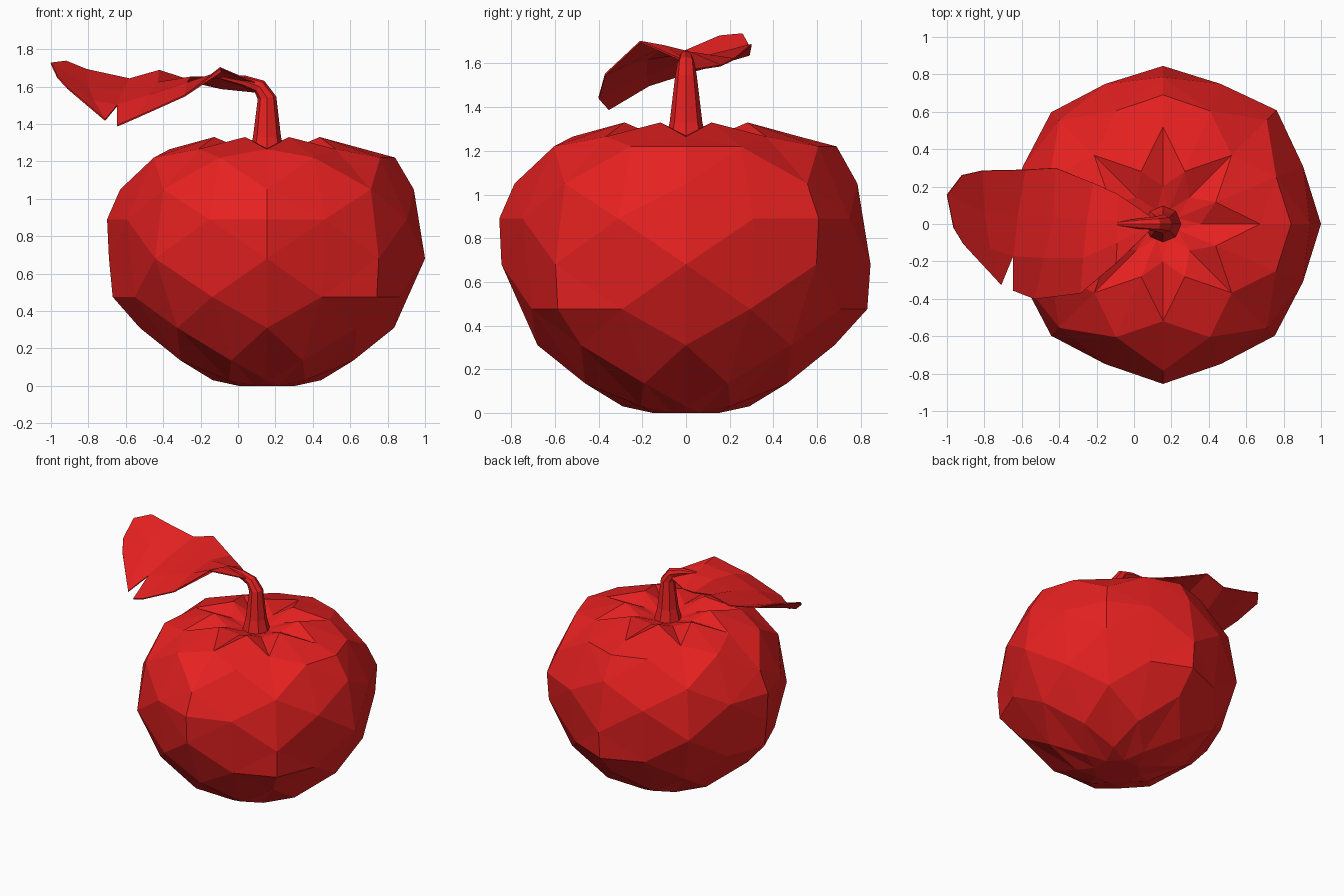
import bpy, bmesh, math
from mathutils import Vector

if "Cube" in bpy.data.objects:
    bpy.data.objects.remove(bpy.data.objects["Cube"])

CX = 0.155
red = bpy.data.materials.new("red")
red.diffuse_color = (0.8, 0.015, 0.015, 1)
red.use_nodes = True
red.node_tree.nodes["Principled BSDF"].inputs["Base Color"].default_value = red.diffuse_color


def finish(bm, name):
    bmesh.ops.recalc_face_normals(bm, faces=bm.faces[:])
    me = bpy.data.meshes.new(name)
    bm.to_mesh(me)
    bm.free()
    ob = bpy.data.objects.new(name, me)
    me.materials.append(red)
    bpy.context.collection.objects.link(ob)
    return ob


# Fruit body: staggered octagonal rings joined by diamond facets
rings = [(.08, 1.24), (.2, 1.27), (.305, 1.33), (.52, 1.265), (.655, 1.22),
         (.785, 1.05), (.81, .89), (.845, .68), (.765, .475), (.68, .31),
         (.5, .135), (.29, .03), (.165, 0)]
# Extra ridge points inside some diamonds: (ring above, eighth turn) -> (r, z)
ridge = {(5, 4): (.855, .89), (5, 6): (.855, .89), (5, 1): (.86, .89),
         (7, 4): (.825, .475), (7, 2): (.83, .475), (7, 7): (.83, .475),
         (3, 0): (.685, 1.22), (3, 2): (.69, 1.22)}


def polar(r, z, turn):
    a = math.radians(45 * turn)
    return (CX + r * math.cos(a), r * math.sin(a), z)


bm = bmesh.new()
V = [[bm.verts.new(polar(r, z, j + (0.5 if i % 2 == 0 else 0))) for j in range(8)]
     for i, (r, z) in enumerate(rings)]
n = len(rings)
for i in range(n - 2):
    for j in range(8):
        a, b = (j, j + 1) if i % 2 == 0 else (j - 1, j)
        top, low = V[i][j], V[i + 2][j]
        p, q = V[i + 1][a % 8], V[i + 1][b % 8]
        if (i, j) in ridge:
            c = bm.verts.new(polar(*ridge[i, j], j))
            for f in ((top, p, c), (p, low, c), (low, q, c), (q, top, c)):
                bm.faces.new(f)
        else:
            bm.faces.new((top, p, low))
            bm.faces.new((top, low, q))
for end, nxt in ((0, 1), (n - 1, n - 2)):
    for j in range(8):
        bm.faces.new((V[end][j], V[end][j - 1], V[nxt][j]))
    bm.faces.new(V[end])
finish(bm, "fruit_body")

# Stem: octagonal tube that bends over towards the leaf
path = [(CX, 1.23, .10, 0), (CX, 1.33, .075, 0), (CX, 1.54, .05, 8),
        (.115, 1.60, .04, 50), (.03, 1.63, .03, 72), (-.09, 1.65, .012, 85)]
bm = bmesh.new()
S = []
for x, z, r, tilt in path:
    t = math.radians(tilt)
    u = Vector((math.cos(t), 0, math.sin(t)))
    S.append([bm.verts.new(Vector((x, 0, z)) + r * (u * math.cos(k * math.pi / 4)
              + Vector((0, 1, 0)) * math.sin(k * math.pi / 4))) for k in range(8)])
for a, b in zip(S, S[1:]):
    for k in range(8):
        bm.faces.new((a[k - 1], a[k], b[k], b[k - 1]))
bm.faces.new(S[0])
bm.faces.new(S[-1])
finish(bm, "stem")

# Leaf: twisted sheet, rows run from back edge to front edge, stem to tip
rows = [
    [(.10, .03, 1.57), (.09, .01, 1.61), (.09, -.01, 1.62), (.09, -.03, 1.62)],
    [(-.09, .16, 1.59), (-.09, .02, 1.65), (-.09, -.1, 1.68), (-.095, -.21, 1.70)],
    [(-.22, .22, 1.62), (-.25, .02, 1.65), (-.27, -.18, 1.62), (-.285, -.37, 1.55)],
    [(-.42, .30, 1.685), (-.43, .04, 1.62), (-.48, -.18, 1.55), (-.53, -.40, 1.44)],
    [(-.58, .29, 1.64), (-.62, .05, 1.57), (-.645, -.17, 1.50), (-.645, -.355, 1.39)],
    [(-.81, .285, 1.69), (-.80, .06, 1.60), (-.77, -.13, 1.52), (-.71, -.325, 1.42)],
    [(-.92, .26, 1.735), (-1.0, .155, 1.725), (-.965, -.02, 1.65), (-.91, -.11, 1.59)],
]
bm = bmesh.new()
L = [[bm.verts.new(p) for p in row] for row in rows]
for i in range(len(L) - 1):
    for j in range(3):
        a, b = L[i], L[i + 1]
        if (i, j) == (4, 2):        # tear in the front edge
            bm.faces.new((a[2], b[3], b[2]))
        else:
            bm.faces.new((a[j], a[j + 1], b[j + 1], b[j]))
leaf = finish(bm, "leaf")
mod = leaf.modifiers.new("thickness", 'SOLIDIFY')
mod.thickness = 0.008
mod.offset = 0
